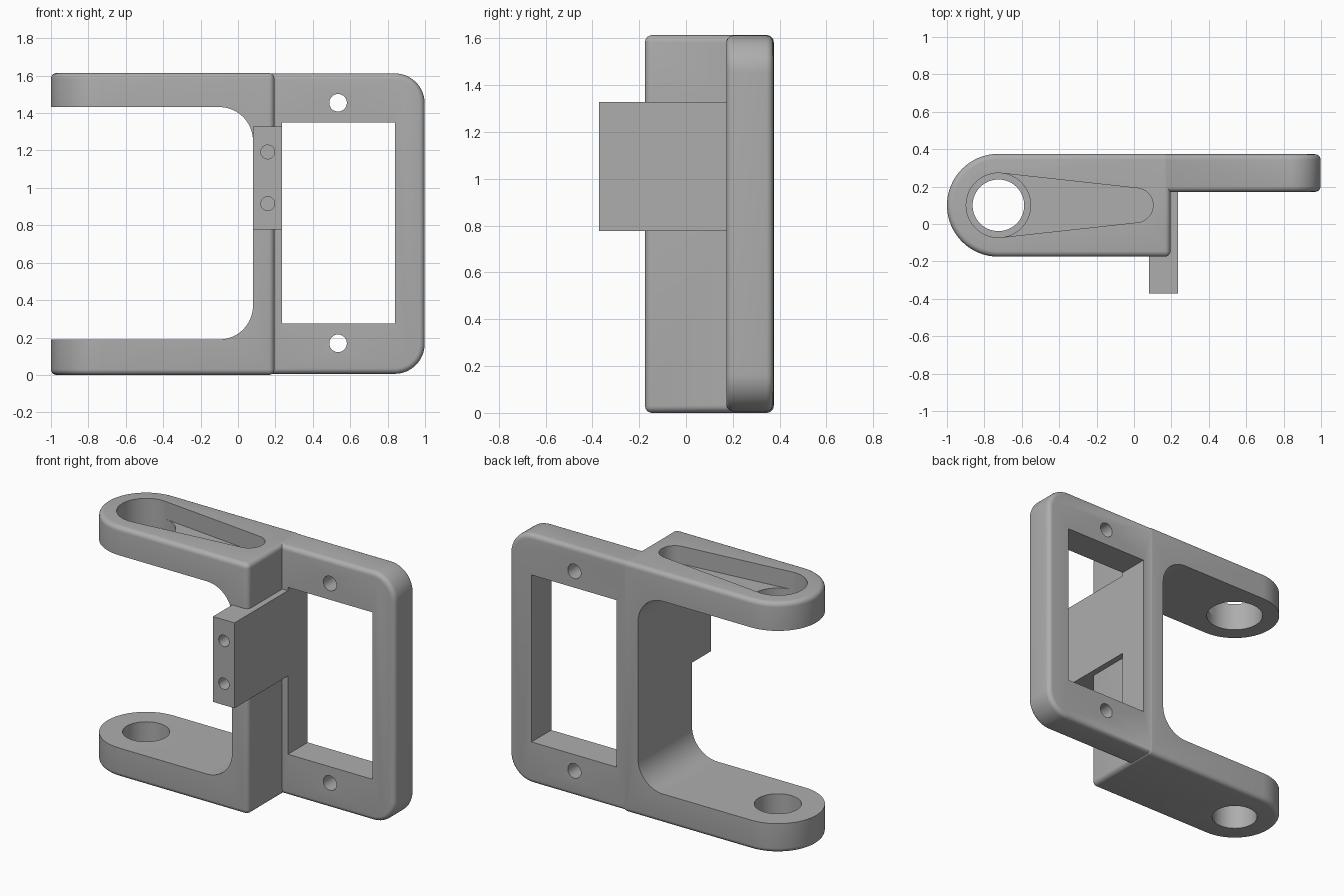
import bpy, bmesh, math
from mathutils import Vector
from mathutils.geometry import convex_hull_2d

cube = bpy.data.objects.get("Cube")
if cube:
    bpy.data.objects.remove(cube, do_unlink=True)

grey = bpy.data.materials.new("plain grey")
grey.use_nodes = True
grey.diffuse_color = (0.42, 0.42, 0.42, 1)
grey.node_tree.nodes["Principled BSDF"].inputs["Base Color"].default_value = (0.42, 0.42, 0.42, 1)


def hull(*circles, steps=64):
    """Outline wrapped around circles given as (u, v, radius)."""
    pts = []
    for u, v, r in circles:
        for i in range(steps if r else 1):
            a = math.tau * i / steps
            pts.append(Vector((u + r * math.cos(a), v + r * math.sin(a))))
    return [pts[i] for i in convex_hull_2d(pts)]


def prism(name, outline, axis, lo, hi, bevel=0):
    """Extrude an outline along Z (outline in xy) or Y (outline in xz)."""
    def place(p, h):
        return (p.x, p.y, h) if axis == "Z" else (p.x, h, p.y)
    bm = bmesh.new()
    rings = [[bm.verts.new(place(p, h)) for p in outline] for h in (lo, hi)]
    for ring in rings:
        bm.faces.new(ring)
    n = len(outline)
    for i in range(n):
        j = (i + 1) % n
        bm.faces.new((rings[0][i], rings[0][j], rings[1][j], rings[1][i]))
    bmesh.ops.recalc_face_normals(bm, faces=bm.faces)
    mesh = bpy.data.meshes.new(name)
    bm.to_mesh(mesh)
    bm.free()
    mesh.materials.append(grey)
    ob = bpy.data.objects.new(name, mesh)
    bpy.context.collection.objects.link(ob)
    if bevel:
        mod = ob.modifiers.new("rounded_edges", "BEVEL")
        mod.width = bevel
        mod.segments = 5
        mod.limit_method = "ANGLE"
        mod.angle_limit = math.radians(40)
    return ob


def combine(target, other, operation):
    """Apply a boolean and drop the helper solid."""
    mod = target.modifiers.new(operation.lower(), "BOOLEAN")
    mod.operation = operation
    mod.solver = "EXACT"
    mod.object = other
    bpy.context.view_layer.update()
    graph = bpy.context.evaluated_depsgraph_get()
    mesh = bpy.data.meshes.new_from_object(target.evaluated_get(graph))
    target.modifiers.clear()
    target.data = mesh
    bpy.data.objects.remove(other, do_unlink=True)


def box(u0, u1, v0, v1):
    return hull((u0, v0, 0), (u1, v0, 0), (u1, v1, 0), (u0, v1, 0))


HEIGHT, MID = 1.614, 0.807
PIVOT = (-0.725, 0.1)

# Round-ended block that becomes the two arms and their spine
bracket = prism("servo_bracket",
                hull((*PIVOT, 0.275), (0.195, -0.175, 0), (0.195, 0.375, 0)),
                "Z", 0, HEIGHT, 0.03)

# Flat mounting frame with rounded outer corners
frame = prism("mounting_frame",
              hull((0.02, 0.006, 0), (0.02, HEIGHT - 0.002, 0),
                   (0.838, 0.166, 0.16), (0.838, HEIGHT - 0.162, 0.16)),
              "Y", 0.172, 0.373, 0.03)
combine(bracket, frame, "UNION")

# Opening between the arms, with filleted inner corners
opening = prism("arm_opening",
                hull((-1.5, 0.19, 0), (-1.5, 1.432, 0),
                     (-0.1, 0.37, 0.18), (-0.1, 1.252, 0.18)), "Y", -0.6, 0.6)
combine(bracket, opening, "DIFFERENCE")

# Frame window and its two screw holes
combine(bracket, prism("window", box(0.236, 0.84, 0.274, 1.35), "Y", 0, 0.6), "DIFFERENCE")
for side in (-1, 1):
    hole = prism("screw_hole", hull((0.535, MID + 0.005 + side * 0.643, 0.047), steps=32),
                 "Y", 0, 0.6)
    combine(bracket, hole, "DIFFERENCE")

# Arm holes, and the tapered lever pocket in the top arm
combine(bracket, prism("lower_hole", hull((*PIVOT, 0.138)), "Z", -0.2, 0.5), "DIFFERENCE")
combine(bracket, prism("pocket", hull((*PIVOT, 0.172), (0.01, 0.1, 0.092)),
                       "Z", 1.5, 1.9), "DIFFERENCE")
combine(bracket, prism("upper_hole", hull((*PIVOT, 0.1722)), "Z", 1.2, 1.9), "DIFFERENCE")

# Forward tab with two blind holes
tab = prism("front_tab", box(0.081, 0.235, 0.778, 1.328), "Y", -0.371, 0.25)
combine(bracket, tab, "UNION")
for z in (0.916, 1.192):
    hole = prism("tab_hole", hull((0.159, z, 0.037), steps=32), "Y", -0.6, -0.12)
    combine(bracket, hole, "DIFFERENCE")

# Smooth the curves, keep the edges crisp
bpy.ops.object.select_all(action="DESELECT")
bracket.select_set(True)
bpy.context.view_layer.objects.active = bracket
bpy.ops.object.shade_smooth_by_angle(angle=math.radians(30))
